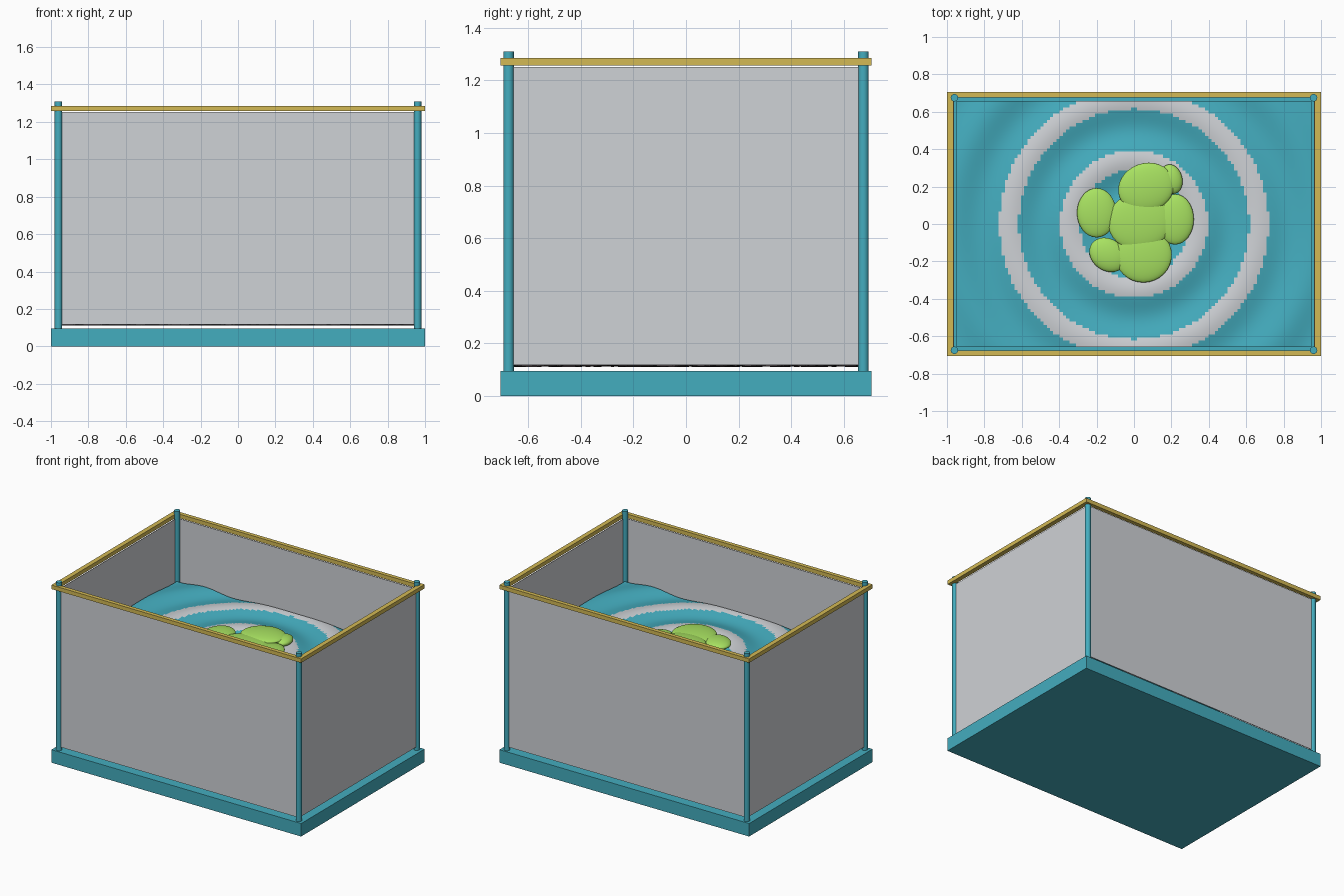
import bpy, bmesh, math, random

if "Cube" in bpy.data.objects:
    bpy.data.objects.remove(bpy.data.objects["Cube"])

random.seed(4)


def material(name, rgb):
    """Flat colour given as 0-255 sRGB, stored as linear values."""
    lin = [(c / 255 / 12.92 if c < 11 else ((c / 255 + 0.055) / 1.055) ** 2.4) for c in rgb]
    m = bpy.data.materials.new(name)
    m.diffuse_color = (*lin, 1)
    m.use_nodes = True
    m.node_tree.nodes["Principled BSDF"].inputs["Base Color"].default_value = m.diffuse_color
    return m


TEAL = material("teal", (68, 173, 191))
PALE = material("pale_grey", (207, 210, 214))
GOLD = material("gold", (212, 186, 85))
GREEN = material("leaf_green", (168, 226, 97))
DARK = material("dark_gravel", (85, 75, 78))


def finish(bm, name, *mats, smooth=False):
    me = bpy.data.meshes.new(name)
    bm.to_mesh(me)
    bm.free()
    for m in mats:
        me.materials.append(m)
    if smooth:
        me.shade_smooth()
    ob = bpy.data.objects.new(name, me)
    bpy.context.collection.objects.link(ob)
    return ob


def box(name, lo, hi, mat):
    bm = bmesh.new()
    bmesh.ops.create_cube(bm, size=1)
    for v in bm.verts:
        v.co = [(a + b) / 2 + c * (b - a) for a, b, c in zip(lo, hi, v.co)]
    return finish(bm, name, mat)


def sheet(name, nx, ny, hx, hy, height, *mats):
    """Rectangular grid whose height follows a function of x and y."""
    bm = bmesh.new()
    bmesh.ops.create_grid(bm, x_segments=nx, y_segments=ny, size=1)
    for v in bm.verts:
        x, y = v.co.x * hx, v.co.y * hy
        v.co = (x, y, height(x, y))
    return bm


# base slab
box("base", (-1, -0.706, 0), (1, 0.706, 0.094), TEAL)

# corner posts
for sx in (-1, 1):
    for sy in (-1, 1):
        bpy.ops.mesh.primitive_cylinder_add(vertices=24, radius=0.02, depth=1.22,
                                            location=(sx * 0.96, sy * 0.675, 0.70))
        post = bpy.context.object
        post.name = "corner_post"
        post.data.materials.append(TEAL)
        bpy.ops.object.shade_smooth_by_angle()

# wall panels and top rails on all four sides
for s in (-1, 1):
    y0, y1 = sorted((s * 0.678, s * 0.682))
    box("long_panel", (-0.945, y0, 0.118), (0.945, y1, 1.252), PALE)
    x0, x1 = sorted((s * 0.963, s * 0.967))
    box("short_panel", (x0, -0.657, 0.118), (x1, 0.657, 1.252), PALE)
    y0, y1 = sorted((s * 0.677, s * 0.706))
    box("long_rail", (-1, y0, 1.257), (1, y1, 1.286), GOLD)
    x0, x1 = sorted((s * 0.966, s * 1.0))
    box("short_rail", (x0, -0.677, 1.257), (x1, 0.677, 1.286), GOLD)

# uneven gravel floor just above the base
bm = sheet("gravel_floor", 40, 28, 0.945, 0.655,
           lambda x, y: 0.114 + random.uniform(-0.004, 0.006))
finish(bm, "gravel_floor", DARK)


# rippled water surface with two pale rings on the crests
def ripple(x, y):
    r = math.hypot(x, y)
    return 0.815 + 0.016 * math.cos(math.tau * (r - 0.35) / 0.315) * math.exp(-0.4 * r)


bm = sheet("water", 110, 78, 0.95, 0.657, ripple)
for f in bm.faces:
    c = f.calc_center_median()
    r = math.hypot(c.x, c.y)
    f.material_index = int(0.29 < r < 0.395 or 0.615 < r < 0.72)
finish(bm, "water", TEAL, PALE, smooth=True)

# floating leaf pads: x, y, z, radius x, radius y, turn in degrees
pads = [
    (0.065, 0.195, 0.865, 0.152, 0.13, 20),
    (0.03, 0.015, 0.858, 0.17, 0.155, 10),
    (0.22, 0.025, 0.850, 0.10, 0.135, 0),
    (-0.20, 0.06, 0.850, 0.105, 0.132, 0),
    (0.05, -0.165, 0.850, 0.152, 0.148, 0),
    (-0.14, -0.165, 0.845, 0.105, 0.085, -35),
    (0.20, 0.24, 0.848, 0.058, 0.08, 15),
]
for x, y, z, rx, ry, turn in pads:
    bpy.ops.mesh.primitive_uv_sphere_add(segments=32, ring_count=16, radius=1, location=(x, y, z),
                                         rotation=(0, 0, math.radians(turn)))
    pad = bpy.context.object
    pad.name = "leaf_pad"
    pad.scale = (rx, ry, 0.03)
    pad.data.materials.append(GREEN)
    pad.data.shade_smooth()
